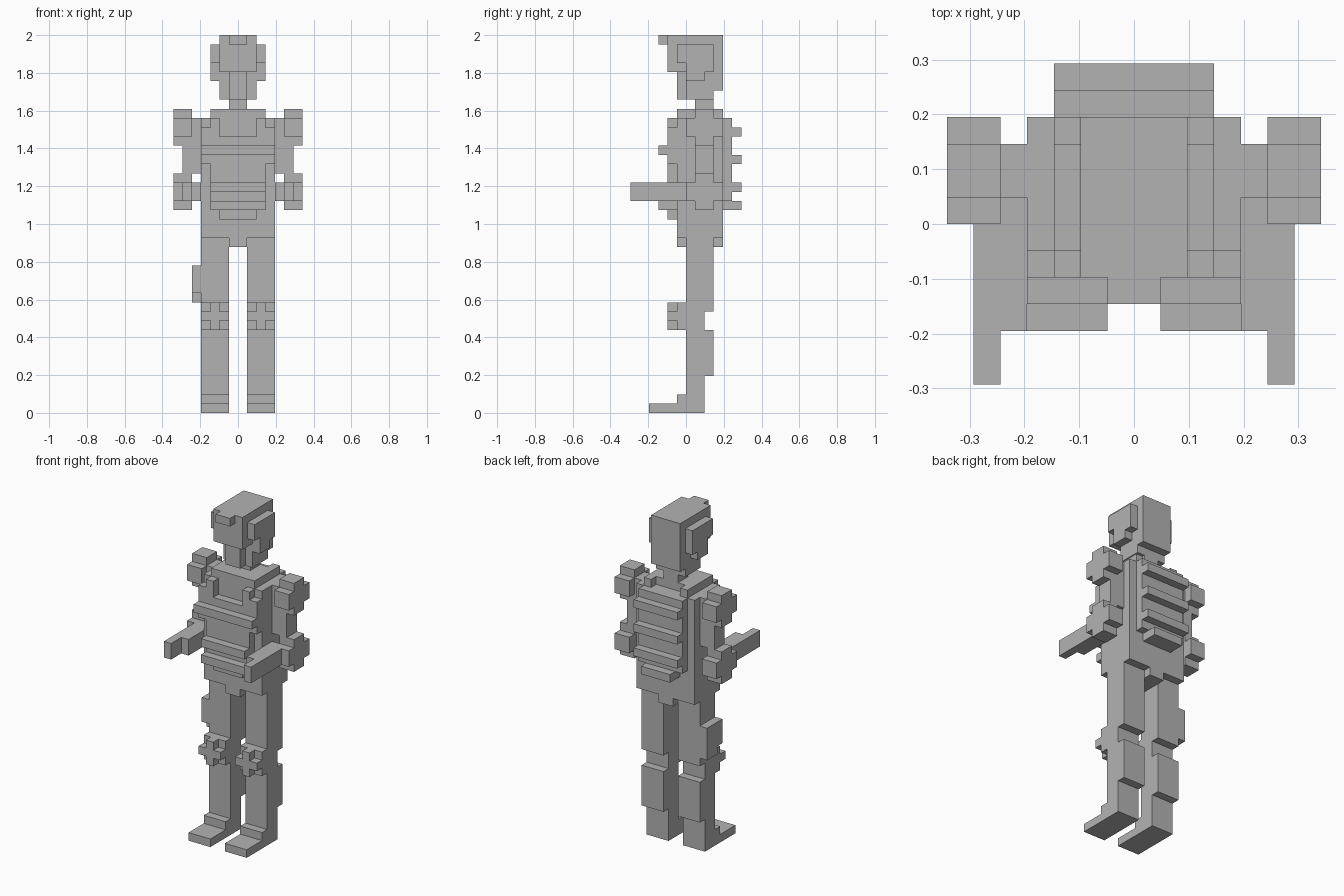
import bpy
import bmesh
from mathutils import Vector

if "Cube" in bpy.data.objects:
    bpy.data.objects.remove(bpy.data.objects["Cube"], do_unlink=True)

UNIT = 2 / 41  # edge length of one block

grey = bpy.data.materials.new("plain_grey")
grey.use_nodes = True
GREY = (0.45, 0.45, 0.45, 1)
grey.diffuse_color = GREY
grey.node_tree.nodes["Principled BSDF"].inputs["Base Color"].default_value = GREY


def part(name, boxes, side=1):
    """Join block-grid boxes ((x range), (y range), (z range)) into one part."""
    bm = bmesh.new()
    for spans in boxes:
        low = Vector([s[0] for s in spans])
        high = Vector([s[1] for s in spans])
        low.x, high.x = sorted((low.x * side, high.x * side))
        verts = bmesh.ops.create_cube(bm, size=1)["verts"]
        for v in verts:
            v.co = ((low + high) / 2 + v.co * (high - low)) * UNIT
    mesh = bpy.data.meshes.new(name)
    bm.to_mesh(mesh)
    bm.free()
    mesh.materials.append(grey)
    obj = bpy.data.objects.new(name, mesh)
    bpy.context.collection.objects.link(obj)
    return obj


def mid(half):
    """Span centred on the body's middle plane."""
    return (-half, half)


# Head with brim, chin and neck
part("head", [
    (mid(2), (-2, 4), (37, 41)),
    (mid(2), (0, 4), (35, 37)),
    (mid(2), (0, 3), (34, 35)),
])
part("brim", [(mid(1), (-3, -2), (40, 41))])
part("chin", [(mid(1), (-1, 0), (34, 37))])
part("neck", [(mid(1), (1, 3), (32, 34))])

# Torso and pelvis
part("torso", [
    (mid(4), (-1, 4), (19, 32)),
    (mid(3), (-1, 3), (32, 33)),
])
part("pelvis_flap", [(mid(1), (-1, 4), (18, 19))])

# Layered chest and belly armour
part("chest_plate", [
    (mid(4), (-2, -1), (27, 30)),
    (mid(4), (-3, -2), (28, 29)),
])
part("belly_plate", [
    (mid(3), (-2, -1), (22, 27)),
    (mid(2), (-2, -1), (21, 22)),
])
for i, z in enumerate((22, 24)):
    part(f"belly_ridge_{i + 1}", [(mid(3), (-3, -2), (z, z + 1))])

# Back armour with ridges
part("back_plate", [
    (mid(3), (4, 5), (23, 32)),
    (mid(2), (4, 5), (22, 23)),
])
for i, (z, half) in enumerate(((22, 2), (24, 3), (27, 3), (30, 3))):
    part(f"back_ridge_{i + 1}", [(mid(half), (5, 6), (z, z + 1))])


def joint_guard(name, z, side):
    """Cross-shaped guard round the outside of a shoulder or an elbow."""
    part(name, [
        ((5, 7), (1, 3), (z, z + 4)),
        ((5, 7), (0, 4), (z + 1, z + 3)),
    ], side)


# Paired parts
for label, side in (("left", 1), ("right", -1)):
    part(f"{label}_ear_guard", [
        ((2, 3), (-1, 3), (38, 40)),
        ((2, 3), (0, 3), (37, 38)),
        ((2, 3), (0, 2), (36, 37)),
    ], side)
    part(f"{label}_strap", [
        ((2, 3), (-2, -1), (30, 32)),
        ((3, 4), (-2, -1), (30, 31)),
        ((2, 3), (3, 4), (32, 33)),
    ], side)
    part(f"{label}_upper_arm", [((4, 6), (1, 3), (26, 32))], side)
    joint_guard(f"{label}_shoulder_guard", 29, side)
    joint_guard(f"{label}_elbow_guard", 22, side)
    part(f"{label}_forearm", [
        ((5, 6), (-6, 1), (23, 25)),
        ((4, 5), (-4, 1), (23, 25)),
    ], side)
    part(f"{label}_leg", [
        ((1, 4), (0, 2), (2, 19)),
        ((1, 4), (2, 3), (4, 9)),
        ((1, 4), (2, 3), (11, 19)),
    ], side)
    part(f"{label}_knee_guard", [
        ((1, 4), (-1, 0), (9, 12)),
        ((1, 4), (-2, -1), (10, 11)),
        ((2, 3), (-2, -1), (9, 12)),
    ], side)
    part(f"{label}_foot", [
        ((1, 4), (-4, 2), (0, 1)),
        ((1, 4), (-1, 2), (1, 2)),
    ], side)

# Holster on the right thigh only
part("right_holster", [
    ((4, 5), (0, 3), (13, 16)),
    ((4, 5), (1, 3), (12, 13)),
], -1)
